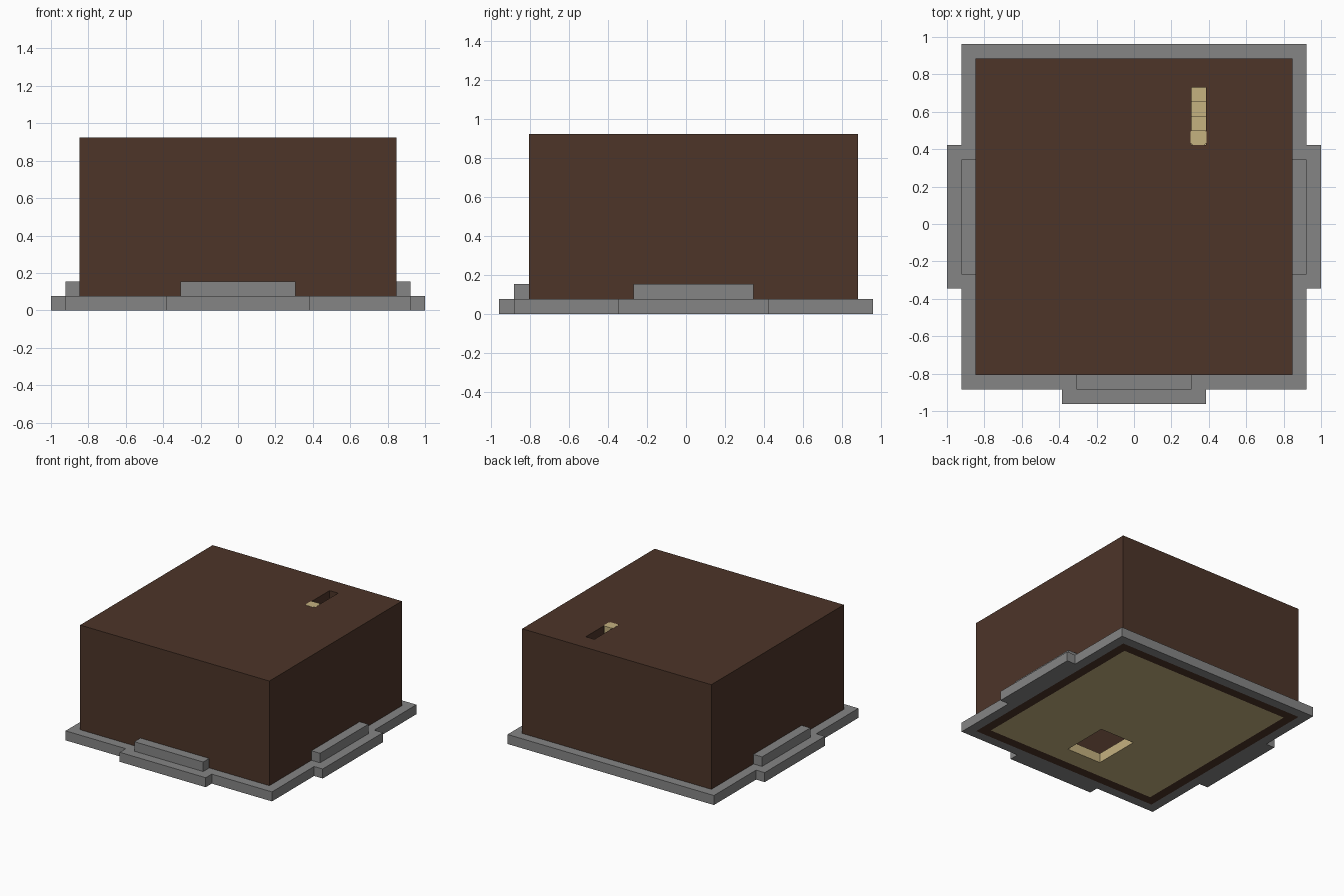
import bpy
import bmesh

U = 2 / 26  # building module: one block


def material(name, rgb):
    mat = bpy.data.materials.new(name)
    mat.use_nodes = True
    mat.diffuse_color = (*rgb, 1)
    mat.node_tree.nodes["Principled BSDF"].inputs["Base Color"].default_value = (*rgb, 1)
    return mat


def finish(name, bm, mat):
    bmesh.ops.recalc_face_normals(bm, faces=bm.faces)
    mesh = bpy.data.meshes.new(name)
    bm.to_mesh(mesh)
    bm.free()
    mesh.materials.append(mat)
    obj = bpy.data.objects.new(name, mesh)
    bpy.context.collection.objects.link(obj)
    return obj


def corners(bm, rect, z):
    x0, x1, y0, y1 = (v * U for v in rect)
    return [bm.verts.new((x, y, z * U)) for x, y in ((x0, y0), (x1, y0), (x1, y1), (x0, y1))]


def box(name, rect, z0, z1, mat):
    """Block over a rectangle (x0, x1, y0, y1), in modules."""
    bm = bmesh.new()
    low, high = corners(bm, rect, z0), corners(bm, rect, z1)
    bm.faces.new(low)
    bm.faces.new(high)
    for i in range(4):
        j = (i + 1) % 4
        bm.faces.new((low[i], low[j], high[j], high[i]))
    return finish(name, bm, mat)


def frame(name, outer, inner, z0, z1, mat):
    """Block with a rectangular opening straight through it."""
    bm = bmesh.new()
    rings = [corners(bm, r, z) for r, z in ((outer, z0), (outer, z1), (inner, z1), (inner, z0))]
    for k in range(4):
        a, b = rings[k], rings[(k + 1) % 4]
        for i in range(4):
            j = (i + 1) % 4
            bm.faces.new((a[i], a[j], b[j], b[i]))
    return finish(name, bm, mat)


cube = bpy.data.objects.get("Cube")
if cube:
    bpy.data.objects.remove(cube, do_unlink=True)

stone = material("grey stone", (0.235, 0.235, 0.235))
brown = material("dark brown", (0.074, 0.035, 0.022))
tan = material("pale wood", (0.558, 0.445, 0.216))

footing = (-12, 12, -11.5, 12.5)
shell = (-11, 11, -10.5, 11.5)
room = (-10, 10, -9.5, 10.5)
slot = (4, 5, 5.5, 9.5)
floor_hole = (-2, 2, -7.5, -2.5)

# Stone footing around the building
frame("footing", footing, shell, 0, 1, stone)

# Hollow shell: walls, slotted roof and a floor with an opening
frame("walls", shell, room, 0, 11, brown)
frame("roof", shell, slot, 11, 12, brown)
frame("floor", room, floor_hole, 0, 1, tan)

# Stepped ledges at the front and on both sides
box("front_ledge", (-5, 5, -12.5, -11.5), 0, 1, stone)
box("front_upper_ledge", (-4, 4, -11.5, -10.5), 1, 2, stone)
for side, s in (("left", 1), ("right", -1)):
    box(side + "_ledge", (*sorted((12 * s, 13 * s)), -4.5, 5.5), 0, 1, stone)
    box(side + "_upper_ledge", (*sorted((11 * s, 12 * s)), -3.5, 4.5), 1, 2, stone)

# Stairs running down from the roof slot towards the back
for i in range(1, 4):
    box(f"stair_{i + 1}", (4, 5, 5.5 + i, 6.5 + i), 11 - i, 12 - i, tan)

# Top stair, flush with the roof and with trimmed corners
top = box("stair_1", (3.93, 5.05, 5.5, 6.55), 11, 12.02, tan)
bm = bmesh.new()
bm.from_mesh(top.data)
upright = [e for e in bm.edges if abs(e.verts[0].co.z - e.verts[1].co.z) > U / 2]
bmesh.ops.bevel(bm, geom=upright, offset=0.15 * U, segments=1, affect='EDGES')
bm.to_mesh(top.data)
bm.free()
